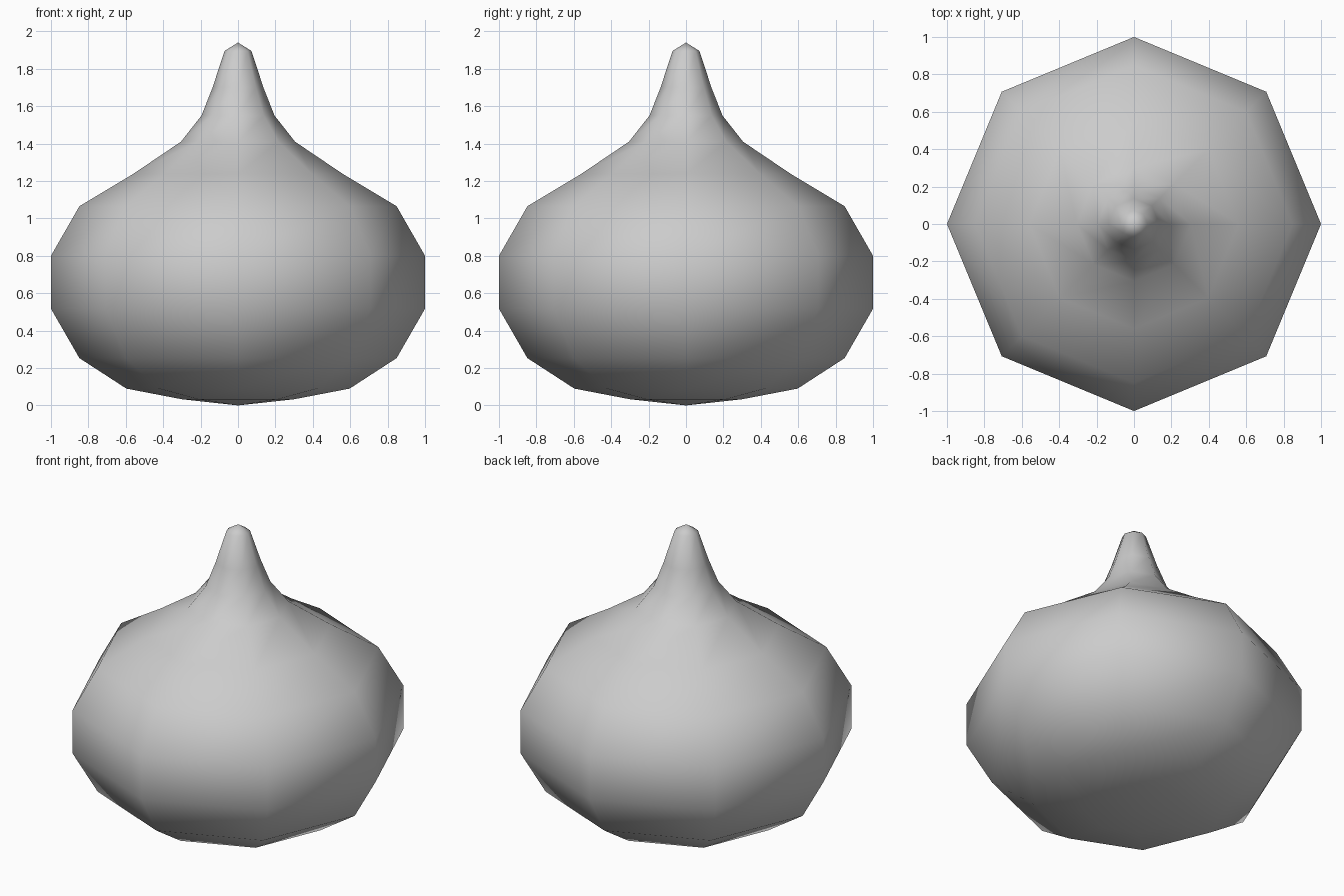
import bpy, bmesh
from math import cos, sin, pi

if "Cube" in bpy.data.objects:
    bpy.data.objects.remove(bpy.data.objects["Cube"])

SIDES = 8
# Outline as (radius, height), from the base pole up to the stem tip
PROFILE = [(0, 0), (0.3, 0.033), (0.597, 0.09), (0.848, 0.253), (1, 0.517),
           (1, 0.8), (0.848, 1.065), (0.56, 1.238), (0.305, 1.41),
           (0.195, 1.55), (0.136, 1.7), (0.072, 1.895), (0, 1.94)]


def lathe(name, profile, sides):
    bm = bmesh.new()
    bottom = bm.verts.new((0, 0, profile[0][1]))
    top = bm.verts.new((0, 0, profile[-1][1]))
    rings = [[bm.verts.new((r * cos(2 * pi * i / sides), r * sin(2 * pi * i / sides), z))
              for i in range(sides)] for r, z in profile[1:-1]]
    for i in range(sides):
        j = (i + 1) % sides
        bm.faces.new((bottom, rings[0][j], rings[0][i]))
        for a, b in zip(rings, rings[1:]):
            bm.faces.new((a[i], a[j], b[j], b[i]))
        bm.faces.new((rings[-1][i], rings[-1][j], top))
    bmesh.ops.recalc_face_normals(bm, faces=bm.faces)
    for f in bm.faces:
        f.smooth = True
    mesh = bpy.data.meshes.new(name)
    bm.to_mesh(mesh)
    bm.free()
    obj = bpy.data.objects.new(name, mesh)
    bpy.context.collection.objects.link(obj)
    return obj


# Bulb with its stem, one smooth eight-sided body
lathe("bulb", PROFILE, SIDES)
